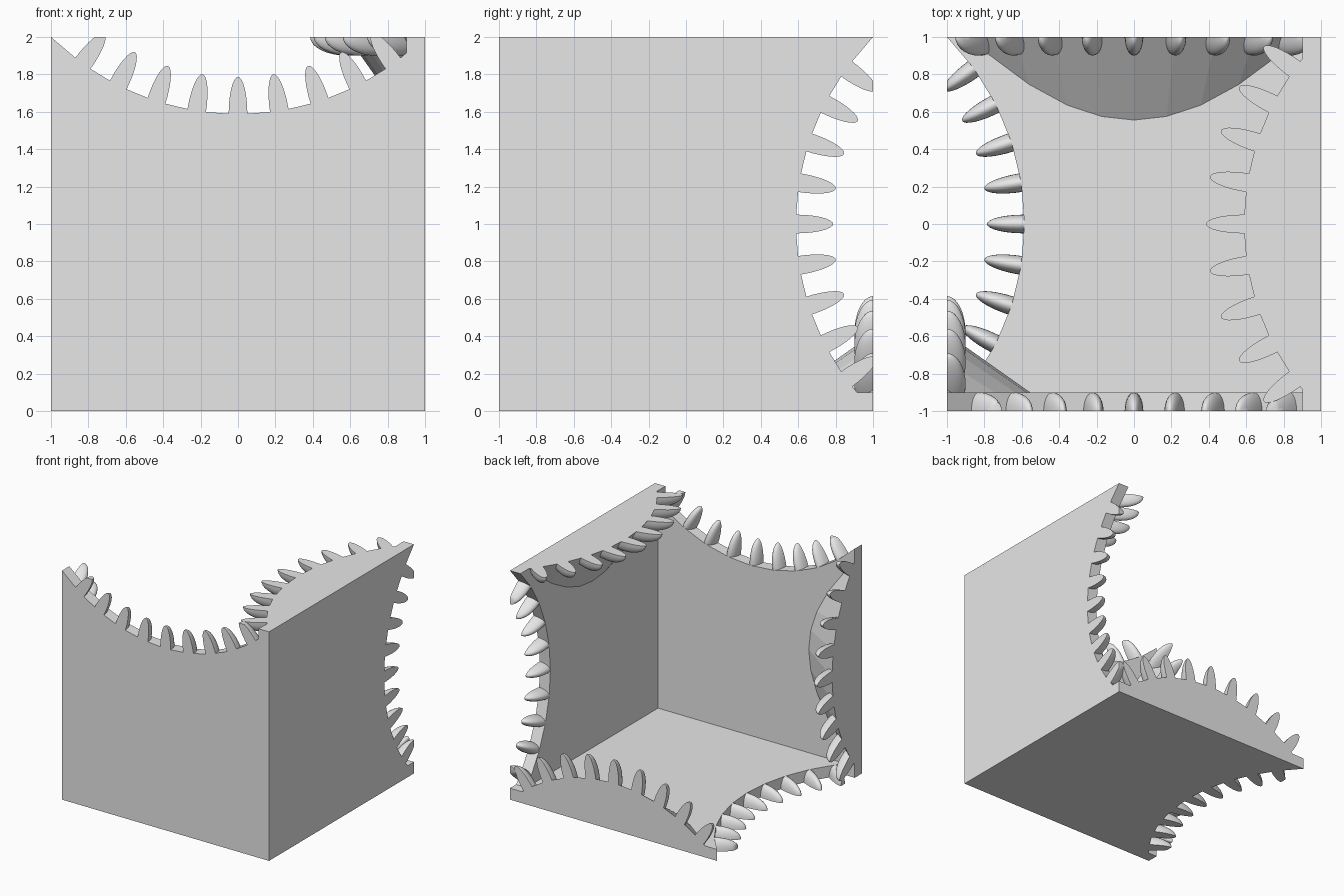
import bpy, bmesh
from math import sin, cos, pi, sqrt, radians
from mathutils import Matrix, Vector

cube = bpy.data.objects.get("Cube")
if cube:
    bpy.data.objects.remove(cube, do_unlink=True)

RADIUS = sqrt(2)      # bite circle, passing through two cube corners
STEP = radians(9)     # facet and tooth spacing
WALL = 0.1

grey = bpy.data.materials.new("plain_grey")
grey.use_nodes = True
grey.diffuse_color = (0.8, 0.8, 0.8, 1)
grey.node_tree.nodes["Principled BSDF"].inputs["Base Color"].default_value = (0.8, 0.8, 0.8, 1)

# Three-fold turn about the cube diagonal: front -> right -> floor, back -> left -> top
TURN = Matrix(((0, -1, 0, 0), (0, 0, 1, 0), (-1, 0, 0, 0), (0, 0, 0, 1)))
LIFT = Matrix.Translation((0, 0, 1))


def trim(bm, point, normal):
    """Cut away everything beyond a plane and cap the opening."""
    bmesh.ops.bisect_plane(bm, geom=bm.verts[:] + bm.edges[:] + bm.faces[:],
                           plane_co=point, plane_no=normal, clear_outer=True)
    rim = [e for e in bm.edges if e.is_boundary]
    if rim:
        bmesh.ops.holes_fill(bm, edges=rim, sides=0)


def finish(bm, name, turns, smooth=False):
    """Turn a part into place and make it an object."""
    for _ in range(turns):
        bm.transform(TURN)
    bm.transform(LIFT)
    bmesh.ops.recalc_face_normals(bm, faces=bm.faces[:])
    mesh = bpy.data.meshes.new(name)
    bm.to_mesh(mesh)
    bm.free()
    mesh.materials.append(grey)
    obj = bpy.data.objects.new(name, mesh)
    bpy.context.collection.objects.link(obj)
    if smooth:
        bpy.ops.object.select_all(action='DESELECT')
        obj.select_set(True)
        bpy.context.view_layer.objects.active = obj
        bpy.ops.object.shade_smooth_by_angle(angle=radians(40))


def panel(name, turns):
    """Wall with a circular bite out of one edge."""
    bm = bmesh.new()
    outline = [(-1, -1), (1, -1)]
    outline += [(RADIUS * sin(i * STEP), 2 - RADIUS * cos(i * STEP)) for i in range(5, -6, -1)]
    face = bm.faces.new([bm.verts.new((x, -1, z)) for x, z in outline])
    out = bmesh.ops.extrude_face_region(bm, geom=[face])
    moved = [v for v in out["geom"] if isinstance(v, bmesh.types.BMVert)]
    bmesh.ops.translate(bm, verts=moved, vec=(0, WALL, 0))
    finish(bm, name, turns)


def lip(name, turns):
    """Matching lip: the slice of a wide cone that lies inside the cube."""
    bm = bmesh.new()
    place = Matrix.Translation((0, 0, -2)) @ Matrix.Rotation(pi / 2, 4, 'X')
    bmesh.ops.create_cone(bm, cap_ends=True, segments=40, radius1=RADIUS,
                          radius2=0, depth=2, matrix=place)
    trim(bm, (0, 0, -1), (0, 0, -1))
    finish(bm, name, turns)


def teeth(name, side, turns):
    """Row of teeth on the bite (side -1) or on the lip (side 1)."""
    whole = bmesh.new()
    for i in range(-4, 5):
        a = i * STEP
        bm = bmesh.new()
        place = (Matrix.Translation((RADIUS * sin(a), side, side * (RADIUS * cos(a) - 2)))
                 @ Matrix.Rotation(side * a, 4, 'Y') @ Matrix.Diagonal((0.05, 0.1, 0.2, 1)))
        bmesh.ops.create_uvsphere(bm, u_segments=24, v_segments=16, radius=1, matrix=place)
        for axis in range(3):
            for sign in (-1, 1):
                plane = Vector((0, 0, 0))
                plane[axis] = sign
                trim(bm, plane, plane)
        piece = bpy.data.meshes.new("tooth_piece")
        bm.to_mesh(piece)
        bm.free()
        whole.from_mesh(piece)
        bpy.data.meshes.remove(piece)
    finish(whole, name, turns, smooth=True)


for turns, wall in enumerate(("front", "right_side", "floor")):
    panel(wall + "_panel", turns)
    teeth(wall + "_teeth", -1, turns)
for turns, wall in enumerate(("back", "left_side", "top")):
    lip(wall + "_lip", turns)
    teeth(wall + "_lip_teeth", 1, turns)
